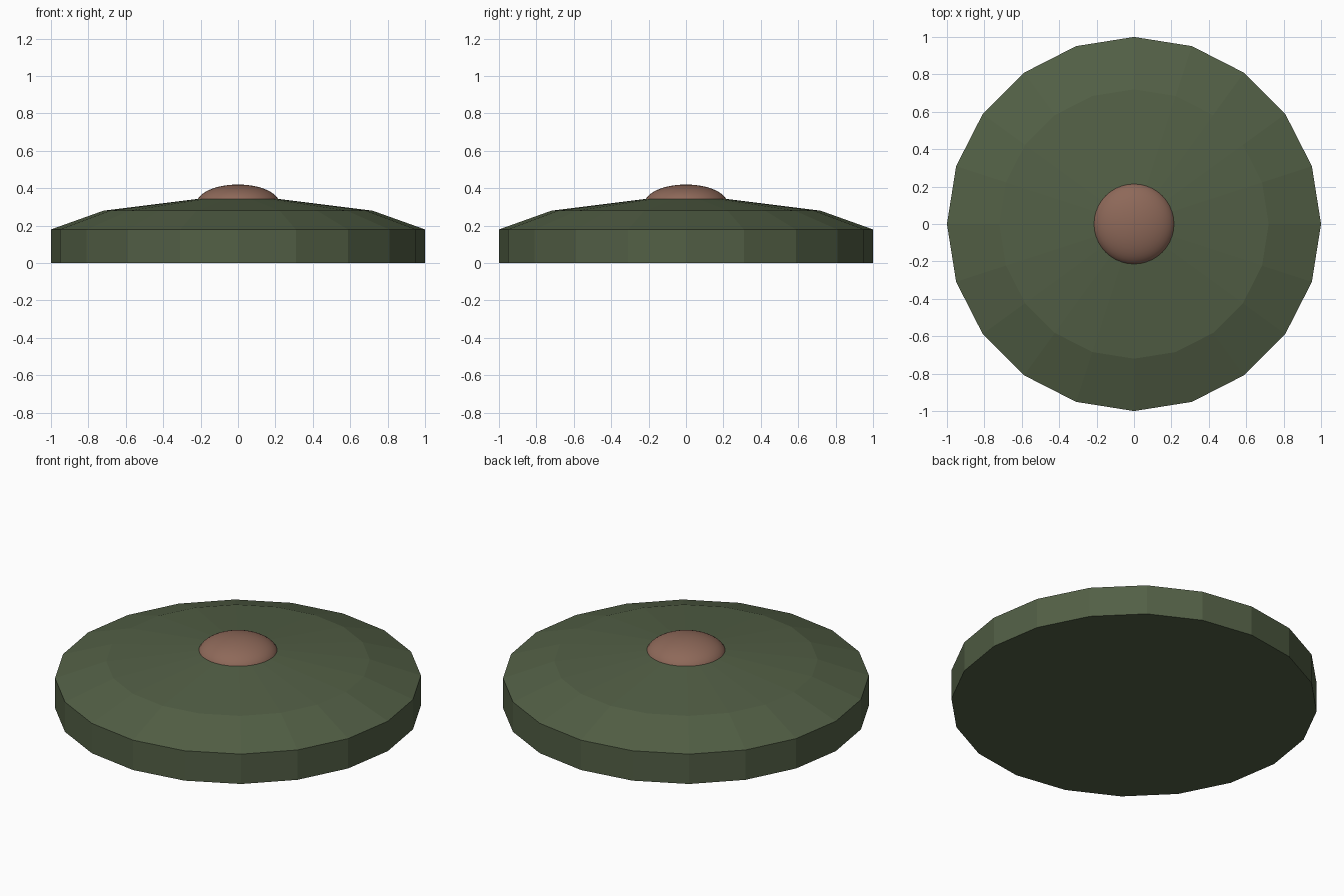
import bpy, bmesh, math

if "Cube" in bpy.data.objects:
    bpy.data.objects.remove(bpy.data.objects["Cube"])


def material(name, rgb):
    m = bpy.data.materials.new(name)
    m.diffuse_color = (*rgb, 1)
    m.use_nodes = True
    m.node_tree.nodes["Principled BSDF"].inputs["Base Color"].default_value = m.diffuse_color
    return m


def lathe(name, profile, sides, mat, smooth=False):
    """Revolve (radius, z) points around z; a zero radius closes to a pole."""
    bm = bmesh.new()
    rings = []
    for r, z in profile:
        if r < 1e-6:
            rings.append([bm.verts.new((0, 0, z))] * sides)
        else:
            rings.append([bm.verts.new((r * math.cos(2 * math.pi * i / sides),
                                        r * math.sin(2 * math.pi * i / sides), z))
                          for i in range(sides)])
    for a, b in zip(rings, rings[1:]):
        for i in range(sides):
            j = (i + 1) % sides
            bm.faces.new(dict.fromkeys((a[i], a[j], b[j], b[i])))
    # flat caps on open ends
    if profile[0][0] > 0:
        bm.faces.new(rings[0][::-1])
    if profile[-1][0] > 1e-6:
        bm.faces.new(rings[-1])
    bmesh.ops.recalc_face_normals(bm, faces=bm.faces)
    for f in bm.faces:
        f.smooth = smooth
    mesh = bpy.data.meshes.new(name)
    bm.to_mesh(mesh)
    bm.free()
    mesh.materials.append(mat)
    obj = bpy.data.objects.new(name, mesh)
    bpy.context.collection.objects.link(obj)
    return obj


green = material("dark_green", (0.085, 0.115, 0.06))
brown = material("red_brown", (0.27, 0.14, 0.10))

# Faceted disc body with sloped shoulders
lathe("disc_body", [(1, 0), (1, 0.18), (0.72, 0.28), (0.2, 0.345)], 20, green)

# Smooth flattened button set into the top
bpy.ops.mesh.primitive_uv_sphere_add(segments=40, ring_count=24, radius=1,
                                     location=(0, 0, 0.32))
button = bpy.context.object
button.name = "top_button"
button.scale = (0.22, 0.22, 0.10)
bpy.ops.object.transform_apply(location=False, rotation=False, scale=True)
bpy.ops.object.shade_smooth()
button.data.materials.append(brown)
